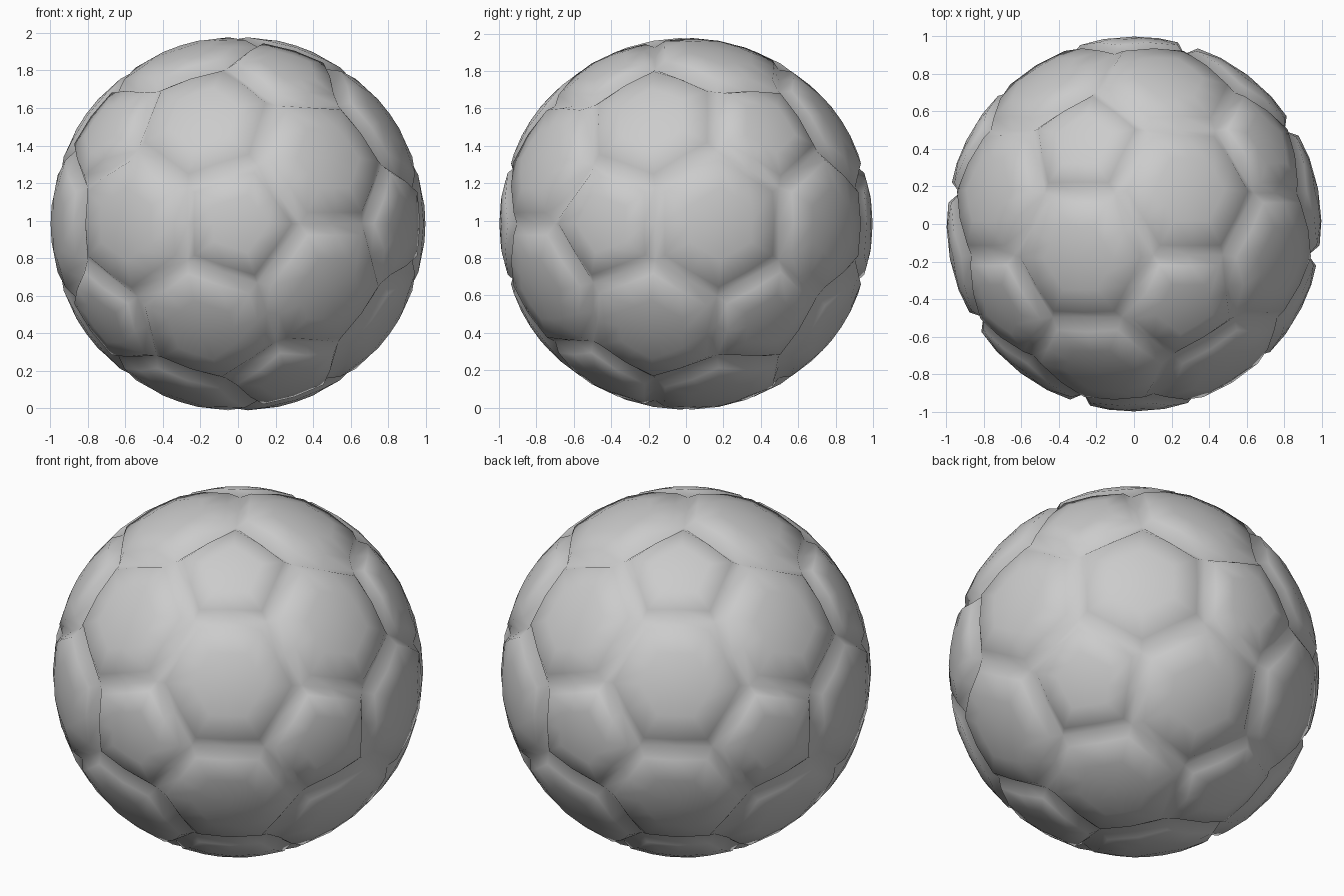
import bpy, bmesh, math
from itertools import combinations
from mathutils import Vector

cube = bpy.data.objects.get("Cube")
if cube:
    bpy.data.objects.remove(cube, do_unlink=True)

SEAM = 0.963                                  # radius of the seam corners
RINGS = [(0.45, 0.998), (0.82, 0.995)]        # ring position in panel, radius
CENTRE_Z = 0.983

grey = bpy.data.materials.new("grey leather")
grey.use_nodes = True
colour = (0.6, 0.6, 0.6, 1)
grey.diffuse_color = colour
grey.node_tree.nodes["Principled BSDF"].inputs["Base Color"].default_value = colour

# Pentagon directions: two poles along y with a ring of five around each
pents = [Vector((0, -1, 0)), Vector((0, 1, 0))]
for k in range(5):
    a = math.radians(72 * k)
    ring = Vector((2 * math.cos(a), -1, 2 * math.sin(a))).normalized()
    pents += [ring, -ring]


def adjacent(a, b):
    return 0.4 < a.dot(b) < 0.5


# Hexagon directions and the corners shared by the panels
hexes = [(a + b + c).normalized() for a, b, c in combinations(pents, 3)
         if adjacent(a, b) and adjacent(b, c) and adjacent(a, c)]
corners = [(2 * a + b).normalized() * SEAM
           for a in pents for b in pents if adjacent(a, b)]


def panel_outline(axis, sides):
    """Corners and edge midpoints of one panel, counter-clockwise from outside."""
    pts = sorted(corners, key=lambda p: -p.dot(axis))[:sides]
    u = (pts[0] - axis * pts[0].dot(axis)).normalized()
    v = axis.cross(u)
    pts.sort(key=lambda p: math.atan2(p.dot(v), p.dot(u)))
    outline = []
    for i, p in enumerate(pts):
        outline += [p, (p + pts[(i + 1) % sides]) / 2]
    return outline


def add_panel(bm, axis, sides):
    """Puffed panel: centre fan, domed rings and a drop into the seam."""
    outline = panel_outline(axis, sides)
    mid = sum(outline, Vector()) / len(outline)
    loops = [[bm.verts.new(mid.lerp(p, t).normalized() * r) for p in outline]
             for t, r in RINGS]
    loops.append([bm.verts.new(p) for p in outline])
    centre = bm.verts.new(axis * 0.998)
    n = len(outline)
    for i in range(n):
        j = (i + 1) % n
        bm.faces.new((centre, loops[0][i], loops[0][j]))
        for inner, outer in zip(loops, loops[1:]):
            bm.faces.new((inner[i], outer[i], outer[j], inner[j]))


bm = bmesh.new()
for axis in pents:
    add_panel(bm, axis, 5)
for axis in hexes:
    add_panel(bm, axis, 6)
bmesh.ops.remove_doubles(bm, verts=bm.verts, dist=0.001)
bmesh.ops.translate(bm, verts=bm.verts, vec=(0, 0, CENTRE_Z))
for f in bm.faces:
    f.smooth = True

mesh = bpy.data.meshes.new("panelled_ball")
bm.to_mesh(mesh)
bm.free()
mesh.materials.append(grey)
ball = bpy.data.objects.new("panelled_ball", mesh)
bpy.context.collection.objects.link(ball)
